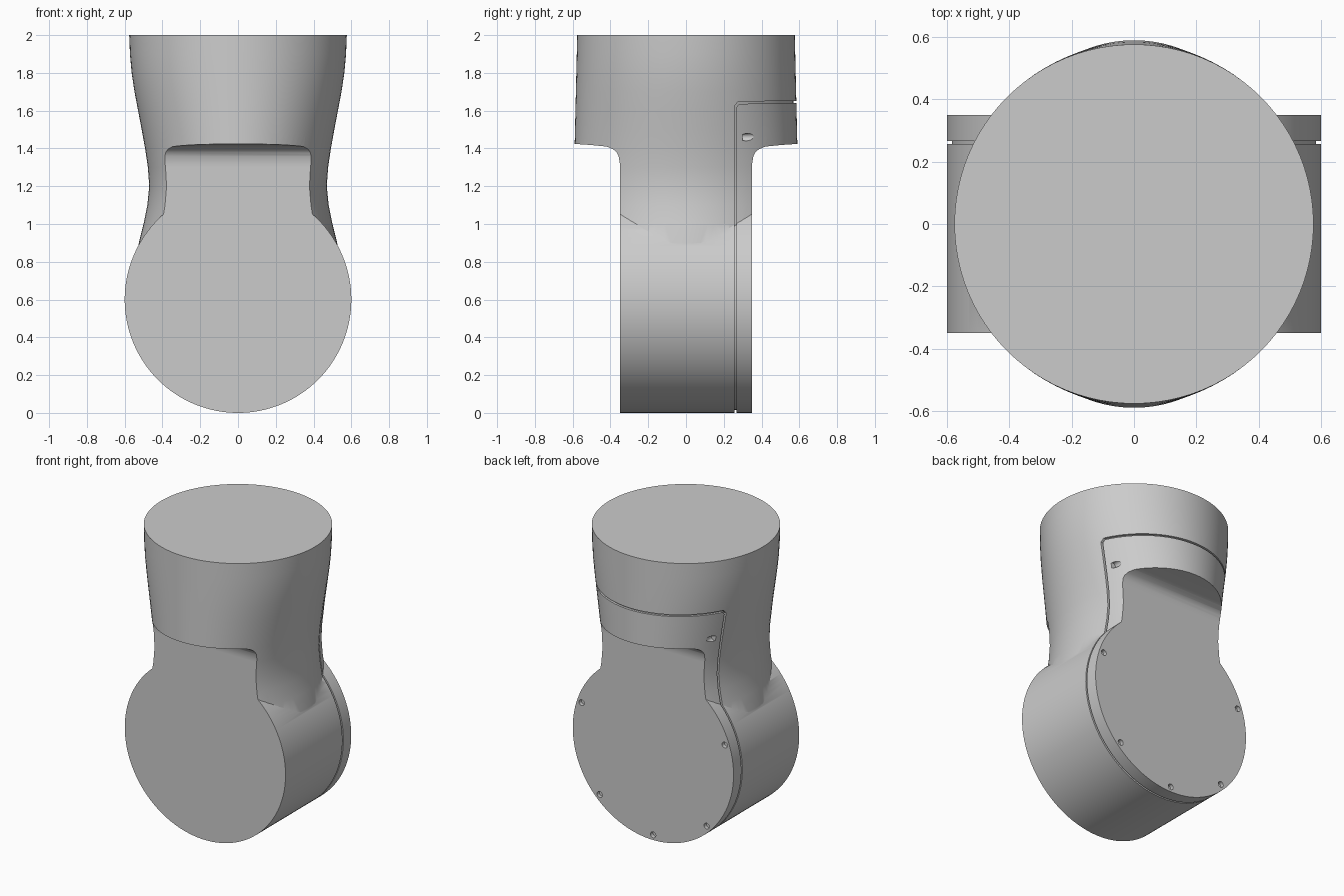
import bpy, bmesh, math
from mathutils import Matrix, Vector

if "Cube" in bpy.data.objects:
    bpy.data.objects.remove(bpy.data.objects["Cube"])

grey = bpy.data.materials.new("plain grey")
grey.use_nodes = True
colour = (0.6, 0.6, 0.6, 1)
grey.diffuse_color = colour
grey.node_tree.nodes["Principled BSDF"].inputs["Base Color"].default_value = colour


def finish(name, bm):
    bmesh.ops.recalc_face_normals(bm, faces=bm.faces)
    mesh = bpy.data.meshes.new(name)
    bm.to_mesh(mesh)
    bm.free()
    mesh.materials.append(grey)
    obj = bpy.data.objects.new(name, mesh)
    bpy.context.collection.objects.link(obj)
    return obj


def rod(name, radius, centre, length, sides):
    """Cylinder lying along y."""
    bm = bmesh.new()
    place = Matrix.Translation(centre) @ Matrix.Rotation(math.pi / 2, 4, 'X')
    bmesh.ops.create_cone(bm, cap_ends=True, segments=sides, radius1=radius,
                          radius2=radius, depth=length, matrix=place)
    return finish(name, bm)


def side_profile(name, points):
    """Outline in the y-z plane, extruded across the whole width."""
    bm = bmesh.new()
    face = bm.faces.new([bm.verts.new((-1, y, z)) for y, z in points])
    out = bmesh.ops.extrude_face_region(bm, geom=[face])
    verts = [v for v in out["geom"] if isinstance(v, bmesh.types.BMVert)]
    bmesh.ops.translate(bm, verts=verts, vec=(2, 0, 0))
    return finish(name, bm)


def combine(target, tool, operation):
    mod = target.modifiers.new(operation, 'BOOLEAN')
    mod.operation = operation
    mod.solver = 'EXACT'
    mod.object = tool
    bpy.context.view_layer.objects.active = target
    bpy.ops.object.modifier_apply(modifier=mod.name)
    bpy.data.objects.remove(tool)


# Neck half width by height, from the hidden root up to the round top
WIDTHS = [(0.6, 0.54), (0.8, 0.54), (0.9, 0.525), (1, 0.5), (1.1, 0.48), (1.2, 0.47),
          (1.3, 0.477), (1.4, 0.492), (1.5, 0.51), (1.6, 0.529), (1.7, 0.548),
          (1.8, 0.563), (1.9, 0.572), (2, 0.576)]


def neck(name, inset, sides=96):
    bm = bmesh.new()
    rings = []
    for z, half in WIDTHS:
        depth = 0.59 - 0.014 * max(0, (z - 1.4) / 0.6)
        ring = []
        for i in range(sides):
            a = math.tau * i / sides
            ring.append(bm.verts.new(((half - inset) * math.cos(a),
                                      (depth - inset) * math.sin(a), z)))
        rings.append(ring)
    for low, high in zip(rings, rings[1:]):
        for i in range(sides):
            j = (i + 1) % sides
            bm.faces.new((low[i], low[j], high[j], high[i]))
    bm.faces.new(rings[0])
    bm.faces.new(rings[-1])
    return finish(name, bm)


def solid(name, inset):
    """Neck joined to the round joint barrel."""
    body = neck(name, inset)
    combine(body, rod("barrel", 0.6 - inset, (0, 0, 0.6), 0.9, 128), 'UNION')
    return body


body = solid("joint_housing", 0)

# Flat front and back with a filleted shoulder under the neck
SHOULDER = [(0.35, -0.1), (0.35, 1.32), (0.357, 1.36), (0.368, 1.38), (0.385, 1.395),
            (0.42, 1.41), (0.5, 1.418), (0.6, 1.425), (0.8, 1.43), (0.8, -0.1)]
for side in (-1, 1):
    tool = side_profile("shoulder_cutter", [(side * y, z) for y, z in SHOULDER])
    combine(body, tool, 'DIFFERENCE')

# Shallow seam around the back cover
SEAM = [(0.256, -0.1), (0.256, 1.625), (0.276, 1.648), (0.8, 1.655),
        (0.8, 1.643), (0.282, 1.636), (0.267, 1.618), (0.267, -0.1)]
seam = side_profile("seam_cutter", SEAM)
combine(seam, solid("seam_core", 0.016), 'DIFFERENCE')
combine(body, seam, 'DIFFERENCE')

# Screw holes around the back face
for degrees in (19, -45, -90, -135, 161):
    a = math.radians(degrees)
    spot = Vector((0.565 * math.cos(a), 0.37, 0.6 + 0.565 * math.sin(a)))
    combine(body, rod("screw_hole", 0.02, spot, 0.09, 16), 'DIFFERENCE')

# Screw holes on both sides of the cover
for side in (-1, 1):
    spot = (side * 0.42, 0.5, 1.46)
    combine(body, rod("cover_screw_hole", 0.02, spot, 0.4, 16), 'DIFFERENCE')

# Smooth curves, sharp edges
bpy.ops.object.select_all(action='DESELECT')
body.select_set(True)
bpy.context.view_layer.objects.active = body
bpy.ops.object.shade_smooth_by_angle(angle=math.radians(30))
